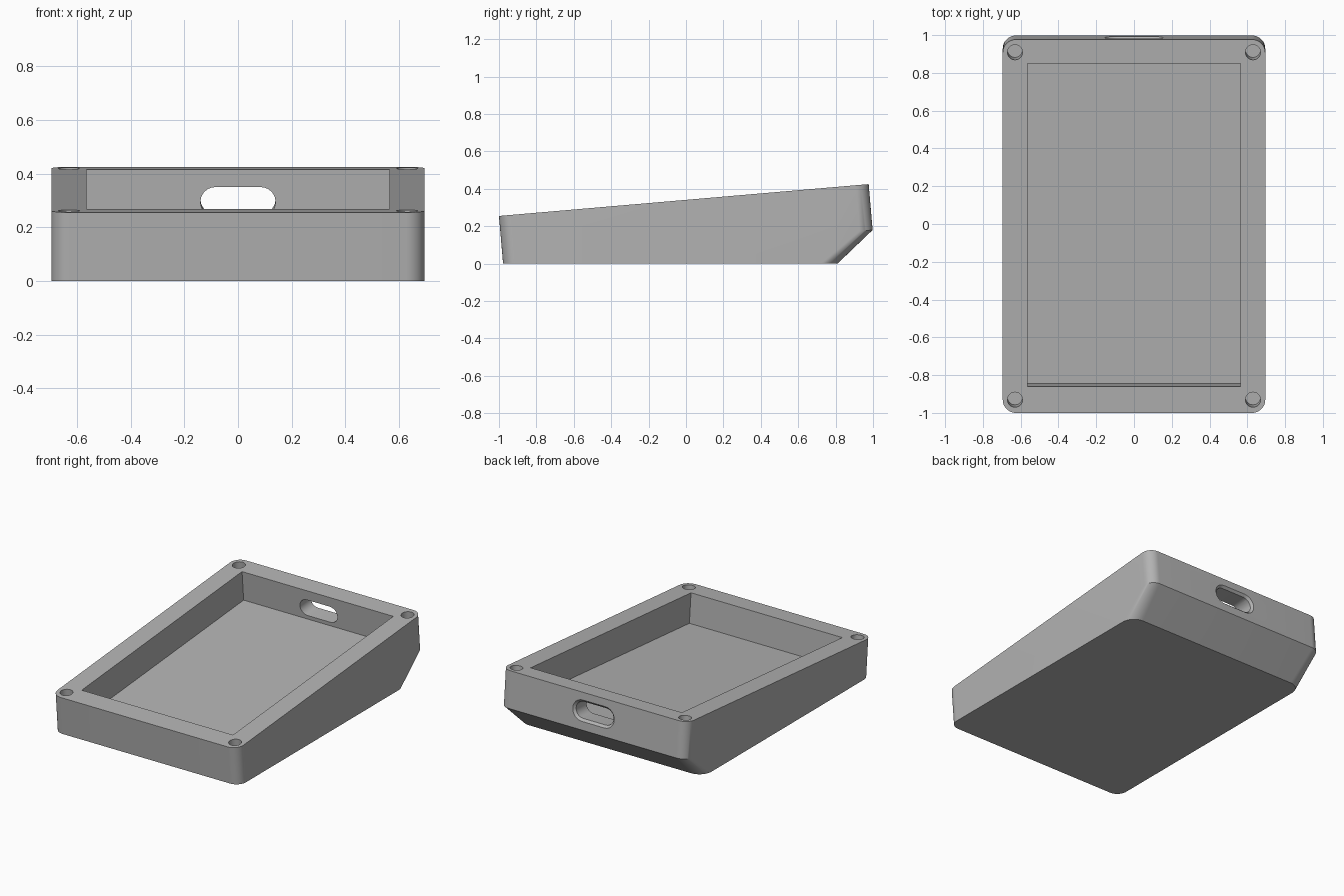
import bpy, bmesh
from math import atan2, cos, sin, pi
from mathutils import Matrix, Vector

cube = bpy.data.objects.get("Cube")
if cube:
    bpy.data.objects.remove(cube, do_unlink=True)

HALF_W = 0.695
LENGTH = 1.984
TILT = atan2(0.17, 1.975)
# Frame of the sloping rim: origin on its front edge, y up the slope, z out of it
RIM = Matrix.Translation((0, -1, 0.255)) @ Matrix.Rotation(TILT, 4, 'X')

grey = bpy.data.materials.new("grey plastic")
grey.use_nodes = True
colour = (0.45, 0.45, 0.45, 1)
grey.diffuse_color = colour
grey.node_tree.nodes["Principled BSDF"].inputs["Base Color"].default_value = colour


def arc(cx, cy, r, start, sweep=pi / 2, steps=12):
    return [(cx + r * cos(start + sweep * i / steps),
             cy + r * sin(start + sweep * i / steps)) for i in range(steps + 1)]


def back_corners(y, r):
    return arc(HALF_W - r, y - r, r, 0) + arc(r - HALF_W, y - r, r, pi / 2)


def front_corners(y, r):
    return arc(r - HALF_W, y + r, r, pi) + arc(HALF_W - r, y + r, r, 1.5 * pi)


def hull(name, points):
    """Convex solid around the points, with its flat faces merged."""
    bm = bmesh.new()
    for p in points:
        bm.verts.new(p)
    res = bmesh.ops.convex_hull(bm, input=bm.verts)
    loose = [g for g in res["geom_interior"] if isinstance(g, bmesh.types.BMVert)]
    bmesh.ops.delete(bm, geom=loose, context='VERTS')
    bmesh.ops.dissolve_limit(bm, angle_limit=0.005, verts=bm.verts, edges=bm.edges)
    bmesh.ops.recalc_face_normals(bm, faces=bm.faces)
    mesh = bpy.data.meshes.new(name)
    bm.to_mesh(mesh)
    bm.free()
    obj = bpy.data.objects.new(name, mesh)
    bpy.context.collection.objects.link(obj)
    obj.data.materials.append(grey)
    return obj


def on_rim(points):
    return [RIM @ Vector(p) for p in points]


def pill(y, half_w, r, z=-0.12):
    """Rounded slot outline across the back wall."""
    side = half_w - r
    ring = arc(side, z, r, -pi / 2, pi) + arc(-side, z, r, pi / 2, pi)
    return [(x, y, h) for x, h in ring]


# Wedge body: sloping rim, kinked back and flat base
rim = [(x, y, 0) for x, y in back_corners(LENGTH, 0.07) + front_corners(0, 0.07)]
kink = [(x, y, -0.246) for x, y in back_corners(LENGTH, 0.07)]
base = [(x, y, 0) for x, y in back_corners(0.81, 0.09) + front_corners(-0.978, 0.07)]
body = hull("case_body", on_rim(rim + kink) + base)

# Tray recess, cable slot and its flared outer edge
cutters = [
    hull("tray_cutter", on_rim([(x, y, z) for x in (-0.565, 0.565)
                                for y in (0.14, 1.857) for z in (-0.2, 0.1)])),
    hull("slot_cutter", on_rim(pill(1.7, 0.14, 0.055) + pill(2.1, 0.14, 0.055))),
    hull("flare_cutter", on_rim(pill(LENGTH - 0.015, 0.14, 0.055)
                                + pill(LENGTH + 0.015, 0.17, 0.085))),
]

# Screw holes in the rim corners
for x in (-0.63, 0.63):
    for y in (0.07, 1.916):
        ring = arc(x, y, 0.04, 0, 2 * pi, 32)[:-1]
        cutters.append(hull("screw_cutter", on_rim(
            [(px, py, z) for px, py in ring for z in (-0.15, 0.1)])))

bpy.context.view_layer.objects.active = body
for cutter in cutters:
    cutter.hide_render = True
    mod = body.modifiers.new("cut", 'BOOLEAN')
    mod.operation = 'DIFFERENCE'
    mod.solver = 'EXACT'
    mod.object = cutter
    bpy.ops.object.modifier_apply(modifier=mod.name)
    bpy.data.objects.remove(cutter, do_unlink=True)

# Smooth corners with crisp edges
bpy.ops.object.select_all(action='DESELECT')
body.select_set(True)
bpy.ops.object.shade_smooth_by_angle(angle=0.45)
